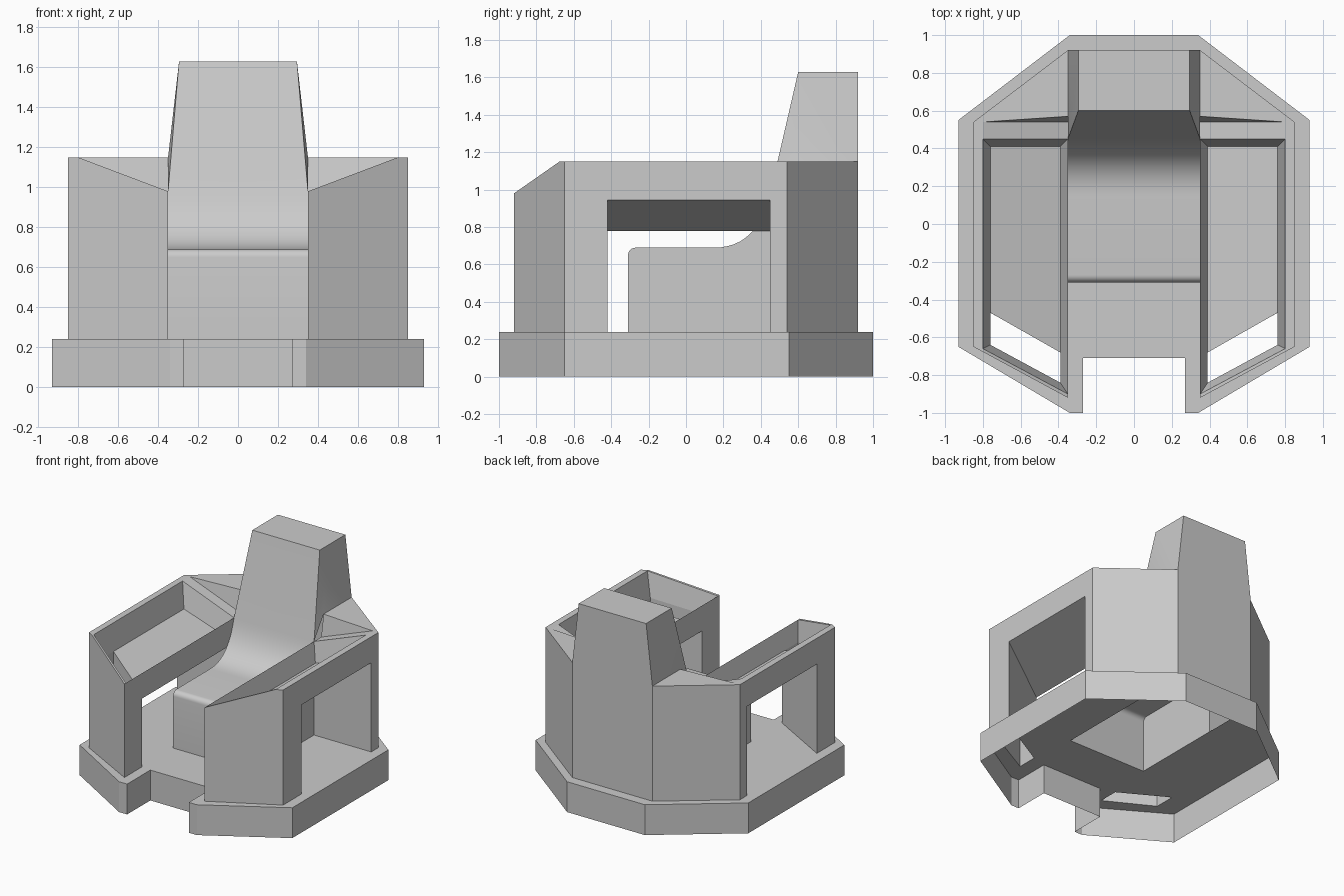
import bpy, bmesh, math
from mathutils import Vector

cube = bpy.data.objects.get("Cube")
if cube:
    bpy.data.objects.remove(cube, do_unlink=True)

grey = bpy.data.materials.new("plain_grey")
grey.use_nodes = True
grey.diffuse_color = (0.6, 0.6, 0.6, 1)
grey.node_tree.nodes["Principled BSDF"].inputs["Base Color"].default_value = (0.6, 0.6, 0.6, 1)


def finish(name, bm, mirror=True):
    bmesh.ops.remove_doubles(bm, verts=bm.verts, dist=0.0005)
    bmesh.ops.recalc_face_normals(bm, faces=bm.faces)
    mesh = bpy.data.meshes.new(name)
    bm.to_mesh(mesh)
    bm.free()
    mesh.materials.append(grey)
    obj = bpy.data.objects.new(name, mesh)
    bpy.context.collection.objects.link(obj)
    if mirror:
        obj.modifiers.new("Mirror", "MIRROR").merge_threshold = 0.0005
    return obj


def shell(name, faces):
    bm = bmesh.new()
    for face in faces:
        bm.faces.new([bm.verts.new(p) for p in face])
    return finish(name, bm)


def wall(a, b, low, high):
    """Upright sheet between two plan points; heights are numbers or functions of x."""
    h = lambda f, p: f(p[0]) if callable(f) else f
    return [(*a, h(low, a)), (*b, h(low, b)), (*b, h(high, b)), (*a, h(high, a))]


def flat(points, z):
    return [(x, y, z(x) if callable(z) else z) for x, y in points]


FLOOR, TOP, INNER, OUTER = 0.24, 1.15, 0.35, 0.85
rim = lambda x: min(TOP, 0.98 + 0.17 * (x - INNER) / 0.45)
under = lambda x: 0.78 + 0.33 * (x - INNER)
tray = lambda x: under(x) + 0.04

# Plan points of one arm
front_in, front_out = (INNER, -0.92), (OUTER, -0.65)
back_out, back_in = (OUTER, 0.54), (INNER, 0.92)
post_in, post_out = (INNER, -0.70), (OUTER, -0.42)
end_in, end_out = (INNER, 0.45), (OUTER, 0.45)
bend = (0.80, -0.677)
upper = [(INNER, -0.90), (0.80, -0.66), (0.80, 0.45), (INNER, 0.45)]
lower = [(0.39, -0.84), (0.76, -0.64), (0.76, 0.41), (0.39, 0.41)]
tray_in, tray_out = (0.39, -0.68), (0.76, -0.47)

# Platform: open underneath, with a front notch and openings under posts and seat
half = [(0.27, -0.71), (0.27, -1), (0.34, -1), (0.93, -0.65), (0.93, 0.55), (0.34, 1)]
flip = lambda pts: [(-x, y) for x, y in reversed(pts)]
outline = half + flip(half)
post_hole = [tray_in, lower[0], lower[1], tray_out]
seat_hole = [(-INNER, -0.31), (INNER, -0.31), (INNER, 0.92), (-INNER, 0.92)]
bm = bmesh.new()
for loop in (outline, post_hole, flip(post_hole), seat_hole):
    vs = [bm.verts.new((x, y, FLOOR)) for x, y in loop]
    for i, v in enumerate(vs):
        bm.edges.new((vs[i - 1], v))
bmesh.ops.triangle_fill(bm, edges=bm.edges[:], use_beauty=True, normal=(0, 0, 1))
for i, p in enumerate(outline):
    bm.faces.new([bm.verts.new(q) for q in wall(outline[i - 1], p, 0, FLOOR)])
finish("platform", bm, mirror=False)

# Front posts, hollow
shell("front_posts", [
    [(*front_in, FLOOR), (*front_out, FLOOR), (*front_out, TOP), (*bend, TOP), (*front_in, rim(INNER))],
    wall(front_out, post_out, FLOOR, TOP),
    wall(front_in, post_in, FLOOR, rim),
    wall(post_in, post_out, FLOOR, under),
    wall(lower[0], lower[1], FLOOR, tray),
    wall(lower[1], tray_out, FLOOR, tray),
    wall(lower[0], tray_in, FLOOR, tray),
    wall(tray_in, tray_out, under, tray),
])

# Arm beams with a sunken sloping tray
arm = [
    wall(post_out, end_out, under, TOP),
    wall(post_in, end_in, under, rim),
    flat([post_in, post_out, end_out, end_in], under),
    flat([tray_in, tray_out, lower[2], lower[3]], tray),
    flat([front_out, bend, (0.80, 0.54), back_out], TOP),
    flat([front_in, bend, upper[1], upper[0]], rim),
    flat([upper[2], upper[3], (INNER, 0.54), (0.80, 0.54)], rim),
]
for i in range(4):
    j = (i + 1) % 4
    arm.append(flat([upper[i], upper[j]], rim) + flat([lower[j], lower[i]], tray))
shell("arm_beams", arm)

# Rear corners
shell("rear_corners", [
    wall(end_in, end_out, FLOOR, under),
    wall(end_out, back_out, FLOOR, TOP),
    wall(back_out, back_in, FLOOR, TOP),
    [(0.80, 0.54, TOP), (INNER, 0.54, rim(INNER)), (INNER, 0.57, TOP)],
    flat([back_out, (0.80, 0.54), (INNER, 0.57), back_in], TOP),
])

# Seat profile in y and z: rounded lip, then a curve up into the backrest
profile = [Vector((-0.31, FLOOR))]
for i in range(7):
    t = math.radians(180 - 15 * i)
    profile.append(Vector((-0.27 + 0.04 * math.cos(t), 0.65 + 0.04 * math.sin(t))))
start, middle, end = Vector((0.15, 0.69)), Vector((0.383, 0.69)), Vector((0.45, 0.98))
for i in range(13):
    t = i / 12
    profile.append(start * (1 - t) ** 2 + middle * 2 * t * (1 - t) + end * t * t)
faces = [[(0, *a), (INNER, *a), (INNER, *b), (0, *b)] for a, b in zip(profile, profile[1:])]
faces.append([(INNER, *p) for p in profile] + [(INNER, 0.45, FLOOR)])

# Tapered backrest
foot, head = (INNER, 0.45, 0.98), (0.295, 0.60, 1.63)
head_back, foot_back = (0.295, 0.92, 1.63), (INNER, 0.92, TOP)
side, crease = (INNER, 0.57, TOP), (0.327, 0.60, 1.35)
centre = lambda p: (0, p[1], p[2])
for a, b in ((foot, head), (head, head_back), (head_back, foot_back), (foot_back, (INNER, 0.92, FLOOR))):
    faces.append([a, b, centre(b), centre(a)])
faces += [[foot, side, crease], [foot, crease, head], [side, foot_back, head_back, head, crease]]
seat = shell("seat_and_backrest", faces)
bpy.ops.object.select_all(action="DESELECT")
seat.select_set(True)
bpy.context.view_layer.objects.active = seat
bpy.ops.object.shade_smooth_by_angle(angle=math.radians(30))
